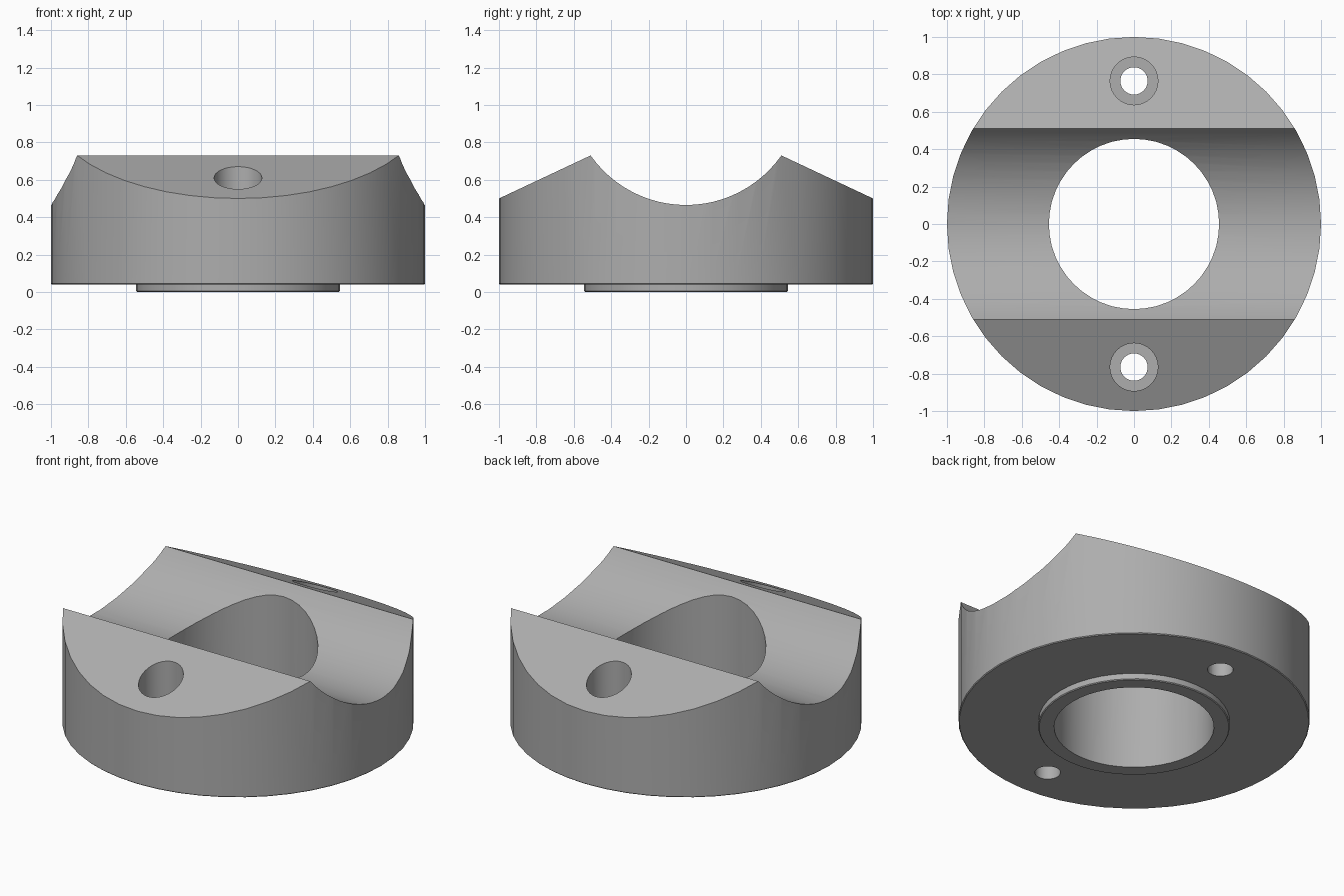
import bpy, bmesh, math

if "Cube" in bpy.data.objects:
    bpy.data.objects.remove(bpy.data.objects["Cube"])

def make_object(name, bm):
    bmesh.ops.recalc_face_normals(bm, faces=bm.faces[:])
    mesh = bpy.data.meshes.new(name)
    bm.to_mesh(mesh)
    bm.free()
    obj = bpy.data.objects.new(name, mesh)
    bpy.context.collection.objects.link(obj)
    return obj

def lathe(name, profile, steps):
    """Revolve a closed (radius, z) profile about the z axis."""
    bm = bmesh.new()
    rings = []
    for i in range(steps):
        a = 2 * math.pi * i / steps
        rings.append([bm.verts.new((r * math.cos(a), r * math.sin(a), z))
                      for r, z in profile])
    n = len(profile)
    for i in range(steps):
        a, b = rings[i], rings[(i + 1) % steps]
        for j in range(n):
            k = (j + 1) % n
            bm.faces.new((a[j], b[j], b[k], a[k]))
    return make_object(name, bm)

def stepped_cutter(name, y):
    """Bolt hole with a wider counterbore above it."""
    bm = bmesh.new()
    levels = [(0.073, -0.2), (0.073, 0.3), (0.128, 0.3), (0.128, 1.2)]
    steps = 32
    rings = [[bm.verts.new((r * math.cos(2 * math.pi * i / steps),
                            y + r * math.sin(2 * math.pi * i / steps), z))
              for i in range(steps)] for r, z in levels]
    for a, b in zip(rings, rings[1:]):
        for i in range(steps):
            k = (i + 1) % steps
            bm.faces.new((a[i], a[k], b[k], b[i]))
    bm.faces.new(rings[0])
    bm.faces.new(rings[-1])
    return make_object(name, bm)

def boolean(obj, cutter, operation):
    mod = obj.modifiers.new(cutter.name, 'BOOLEAN')
    mod.operation = operation
    mod.solver = 'EXACT'
    mod.object = cutter
    bpy.context.view_layer.objects.active = obj
    bpy.ops.object.modifier_apply(modifier=mod.name)
    bpy.data.objects.remove(cutter)

# Round body with centre bore and locating boss underneath
body = lathe("saddle_clamp_body", [
    (0.455, 0.0), (0.54, 0.0), (0.545, 0.005), (0.545, 0.04),
    (0.995, 0.04), (1.0, 0.045), (1.0, 1.0), (0.455, 1.0)], 48)

# Side profile: sloped shoulders and a cylindrical saddle
half, top, low = 0.51, 0.73, 0.465
sag = top - low
radius = (half ** 2 + sag ** 2) / (2 * sag)
span = math.asin(half / radius)
profile = [(-1.2, -0.2), (-1.2, 0.406)]
for i in range(25):
    a = -span + 2 * span * i / 24
    profile.append((radius * math.sin(a), low + radius * (1 - math.cos(a))))
profile += [(1.2, 0.406), (1.2, -0.2)]
bm = bmesh.new()
face = bm.faces.new([bm.verts.new((-1.2, y, z)) for y, z in profile])
ext = bmesh.ops.extrude_face_region(bm, geom=[face])
bmesh.ops.translate(bm, vec=(2.4, 0, 0),
                    verts=[v for v in ext["geom"] if isinstance(v, bmesh.types.BMVert)])
boolean(body, make_object("saddle_profile", bm), 'INTERSECT')

# Two counterbored bolt holes
for side in (-1, 1):
    boolean(body, stepped_cutter("bolt_hole", side * 0.765), 'DIFFERENCE')

# Dark grey metal
metal = bpy.data.materials.new("dark_grey")
metal.diffuse_color = (0.42, 0.42, 0.42, 1.0)
metal.use_nodes = True
metal.node_tree.nodes["Principled BSDF"].inputs["Base Color"].default_value = metal.diffuse_color
body.data.materials.clear()
body.data.materials.append(metal)

bpy.ops.object.select_all(action='DESELECT')
body.select_set(True)
bpy.context.view_layer.objects.active = body
bpy.ops.object.shade_smooth_by_angle(angle=math.radians(25))
